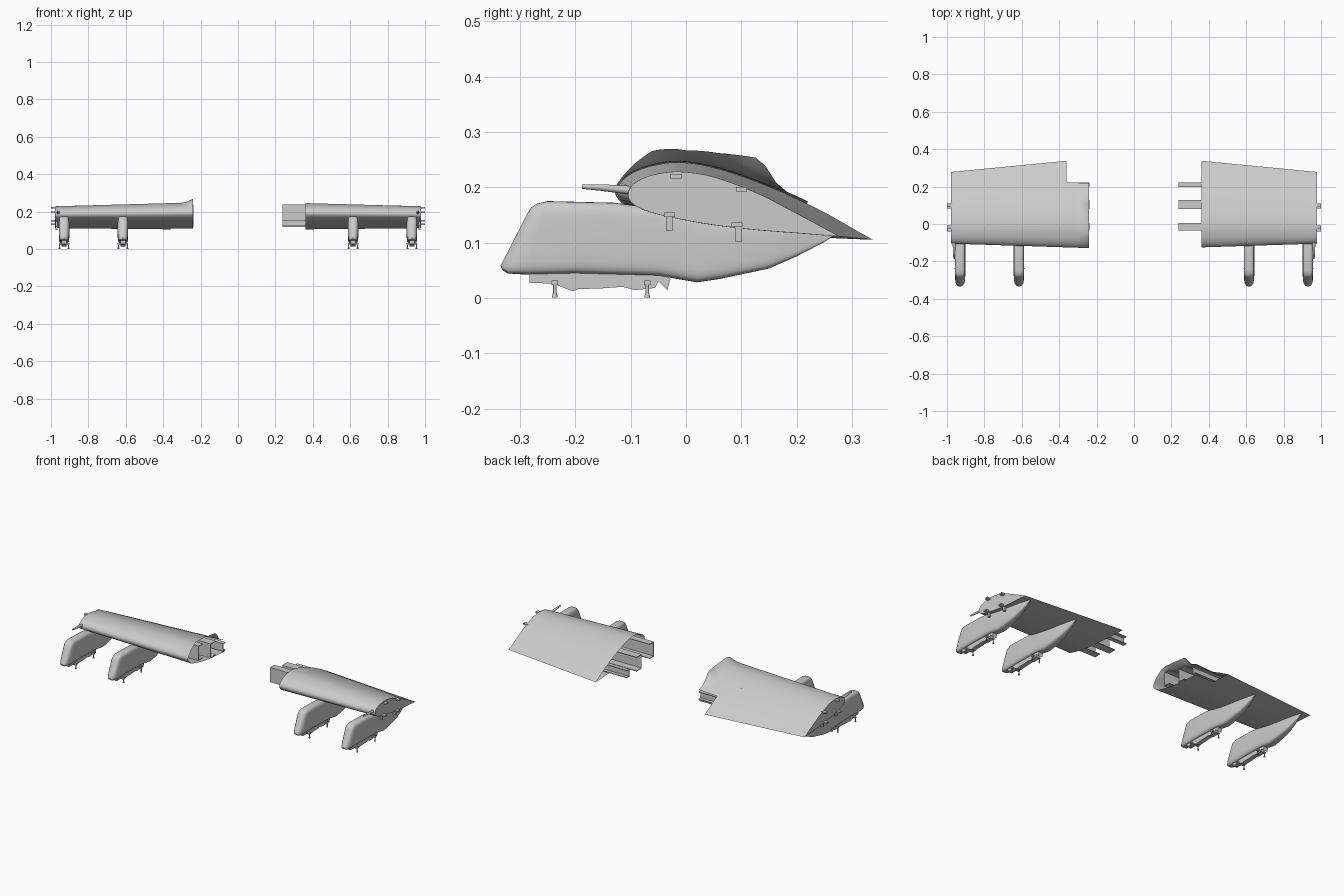
import bpy, bmesh, math
from mathutils import Matrix, Vector

if "Cube" in bpy.data.objects:
    bpy.data.objects.remove(bpy.data.objects["Cube"])

grey = bpy.data.materials.new("light grey")
grey.diffuse_color = (0.6, 0.6, 0.6, 1)
grey.use_nodes = True
grey.node_tree.nodes["Principled BSDF"].inputs["Base Color"].default_value = grey.diffuse_color

ROOT, TIP, NOTCH = 0.36, 0.978, 0.22
# chord fraction, upper root, upper tip, lower root, lower tip heights
FOIL = [(0, .192, .186, .192, .186), (.02, .211, .203, .174, .171),
        (.07, .228, .216, .157, .160), (.15, .240, .225, .146, .150),
        (.25, .245, .228, .135, .142), (.4, .233, .219, .123, .132),
        (.6, .200, .191, .115, .123), (.8, .157, .152, .109, .117),
        (1, .105, .111, .105, .111)]


def finish(name, bm, smooth=True, recalc=True):
    if recalc:
        bmesh.ops.recalc_face_normals(bm, faces=bm.faces[:])
    me = bpy.data.meshes.new(name)
    bm.to_mesh(me)
    bm.free()
    me.materials.append(grey)
    ob = bpy.data.objects.new(name, me)
    bpy.context.collection.objects.link(ob)
    if smooth:
        bpy.ops.object.select_all(action='DESELECT')
        ob.select_set(True)
        bpy.context.view_layer.objects.active = ob
        bpy.ops.object.shade_smooth_by_angle(angle=math.radians(35))
    return ob


def skin_strip(bm, rings, closed=False, flip=False):
    rows = [[bm.verts.new(p) for p in r] for r in rings]
    n = len(rows[0])
    for a, b in zip(rows, rows[1:]):
        for i in range(n if closed else n - 1):
            j = (i + 1) % n
            q = [a[i], a[j], b[j], b[i]]
            bm.faces.new(q[::-1] if flip else q)
    return rows


def prism(name, profile, x0, x1):
    """Extrude a (y, z) outline from x0 to x1."""
    bm = bmesh.new()
    rows = skin_strip(bm, [[(x, y, z) for y, z in profile] for x in (x0, x1)], True)
    for r in rows:
        bm.faces.new(r)
    return finish(name, bm, smooth=False)


def box(name, x, y, z, sx, sy, sz):
    return prism(name, [(y - sy/2, z - sz/2), (y + sy/2, z - sz/2),
                        (y + sy/2, z + sz/2), (y - sy/2, z + sz/2)], x - sx/2, x + sx/2)


def rod(name, a, b, r0, r1):
    a, b = Vector(a), Vector(b)
    bm = bmesh.new()
    m = Matrix.Translation((a + b) / 2) @ (b - a).to_track_quat('Z', 'Y').to_matrix().to_4x4()
    bmesh.ops.create_cone(bm, cap_ends=True, segments=12, radius1=r0, radius2=r1,
                          depth=(b - a).length, matrix=m)
    return finish(name, bm)


def lerp_table(table, v):
    for (a, p), (b, q) in zip(table, table[1:]):
        if v <= b:
            return p + (q - p) * (v - a) / (b - a)
    return table[-1][1]


def height(f, span, upper):
    """Smooth interpolation of the airfoil table in sqrt(chord)."""
    c = 1 if upper else 3
    pts = [(math.sqrt(r[0]), r[c] + (r[c + 1] - r[c]) * span) for r in FOIL]
    v = math.sqrt(f)
    k = max(i for i in range(len(pts) - 1) if pts[i][0] <= v + 1e-9)

    def slope(i):
        a, b = pts[max(i - 1, 0)], pts[min(i + 1, len(pts) - 1)]
        return (b[1] - a[1]) / (b[0] - a[0])
    (a, p), (b, q) = pts[k], pts[k + 1]
    h = b - a
    t = (v - a) / h
    return ((2*t**3 - 3*t*t + 1) * p + (t**3 - 2*t*t + t) * h * slope(k)
            + (3*t*t - 2*t**3) * q + (t**3 - t*t) * h * slope(k + 1))


RISE = [(-.12, 0), (-.06, .024), (.0, .019), (.06, .025), (.135, .041), (.17, 0), (.4, 0)]


def section(s, x, clip=False, n=28):
    span = (x - ROOT) / (TIP - ROOT)
    le = -.125 + .02 * span
    te = .338 - .060 * span
    end = NOTCH if clip else te
    lift = max(0, (.31 - x) / .07) ** 2
    up, low = [], []
    for k in range(n + 1):
        y = le + (end - le) * (k / n) ** 1.6
        f = min(1, max(0, (y - le) / (te - le)))
        zu = height(f, span, True)
        up.append((s * x, y, zu + lift * lerp_table(RISE, max(y, -.12))))
        low.append((s * x, y, height(f, span, False)))
    return up[::-1] + low[1:]


def channel(name, x0, x1, y0, y1, z0, z1, t=.004):
    """Spar with a front web and two flanges."""
    prism(name, [(y0, z0), (y1, z0), (y1, z0 + t), (y0 + t, z0 + t),
                 (y0 + t, z1 - t), (y1, z1 - t), (y1, z1), (y0, z1)], x0, x1)


def spow(v, e):
    return math.copysign(abs(v) ** e, v)


# bottom y, bottom z, top y, top z, half width along the pylon
PYLON = [(-.335, .058, -.287, .152, .008), (-.332, .050, -.280, .163, .018),
         (-.322, .044, -.270, .170, .025), (-.290, .042, -.250, .175, .028),
         (-.200, .044, -.130, .172, .028), (-.050, .040, -.050, .162, .028),
         (.020, .028, .020, .147, .028), (.060, .034, .060, .140, .027),
         (.150, .053, .150, .131, .020), (.200, .075, .200, .126, .013),
         (.250, .101, .250, .120, .004), (.266, .112, .266, .114, .001)]
RACK = [(-.283, .050), (-.283, .027), (-.24, .026), (-.225, .020), (-.205, .012),
        (-.195, .016), (-.155, .017), (-.115, .020), (-.092, .014), (-.056, .018),
        (-.050, .030), (-.034, .014), (-.028, .034), (-.045, .050)]


def pylon(x):
    bm = bmesh.new()
    rings = []
    for yb, zb, yt, zt, w in PYLON:
        ring = []
        for k in range(32):
            a = 2 * math.pi * (k + .5) / 32
            t = .5 + .5 * spow(math.sin(a), .35)
            ring.append((x + w * spow(math.cos(a), .5), yb + (yt - yb) * t, zb + (zt - zb) * t))
        rings.append(ring)
    rows = skin_strip(bm, rings, True)
    bm.faces.new(rows[0])
    bm.faces.new(rows[-1])
    finish("pylon", bm)
    prism("rack", RACK, x - .013, x + .013)
    # sway braces with screw feet
    for y in (-.237, -.07):
        box("sway_brace", x, y, .027, .056, .012, .008)
        for d in (-.024, .024):
            rod("brace_screw", (x + d, y, .006), (x + d, y, .028), .003, .003)
            rod("brace_foot", (x + d, y, .001), (x + d, y, .008), .005, .004)


for s in (-1, 1):
    # wing skin, with the notched and faired root on one side only
    bm = bmesh.new()
    outer = [section(s, ROOT + (TIP - ROOT) * i / 6) for i in range(7)]
    skin_strip(bm, outer, flip=s < 0)
    if s < 0:
        inner = [section(s, .24 + .12 * i / 12, True) for i in range(13)]
        skin_strip(bm, inner, flip=True)
    bmesh.ops.remove_doubles(bm, verts=bm.verts[:], dist=1e-5)
    finish("wing_skin", bm, recalc=False)

    # closed tip rib
    bm = bmesh.new()
    bm.faces.new([bm.verts.new(p) for p in outer[-1][:-1]])
    bm.normal_update()
    for f in bm.faces:
        if f.normal.x * s < 0:
            f.normal_flip()
    finish("tip_rib", bm, smooth=False, recalc=False)

    # spars reaching out of the root
    x0, x1 = s * .237, s * .46
    channel("front_spar", x0, x1, -.035, .005, .150, .238)
    channel("middle_spar", x0, x1, .080, .128, .122, .207)
    channel("rear_spar", x0, x1, .197, .221, .117, .164)

    # tip hinge lugs and lower tabs
    for y, z in ((-.018, .220), (.1, .196), (-.03, .150), (.092, .132)):
        box("hinge_lug", s * .984, y, z, .032, .02, .008)
    for y, z in ((-.03, .136), (.095, .117)):
        box("hinge_tab", s * .97, y, z, .012, .012, .03)

    # leading edge probe
    rod("probe_base", (s * .962, -.095, .194), (s * .962, -.150, .199), .008, .006)
    rod("probe_tip", (s * .962, -.148, .199), (s * .962, -.188, .201), .006, .004)

    for x in (.615, .93):
        pylon(s * x)
